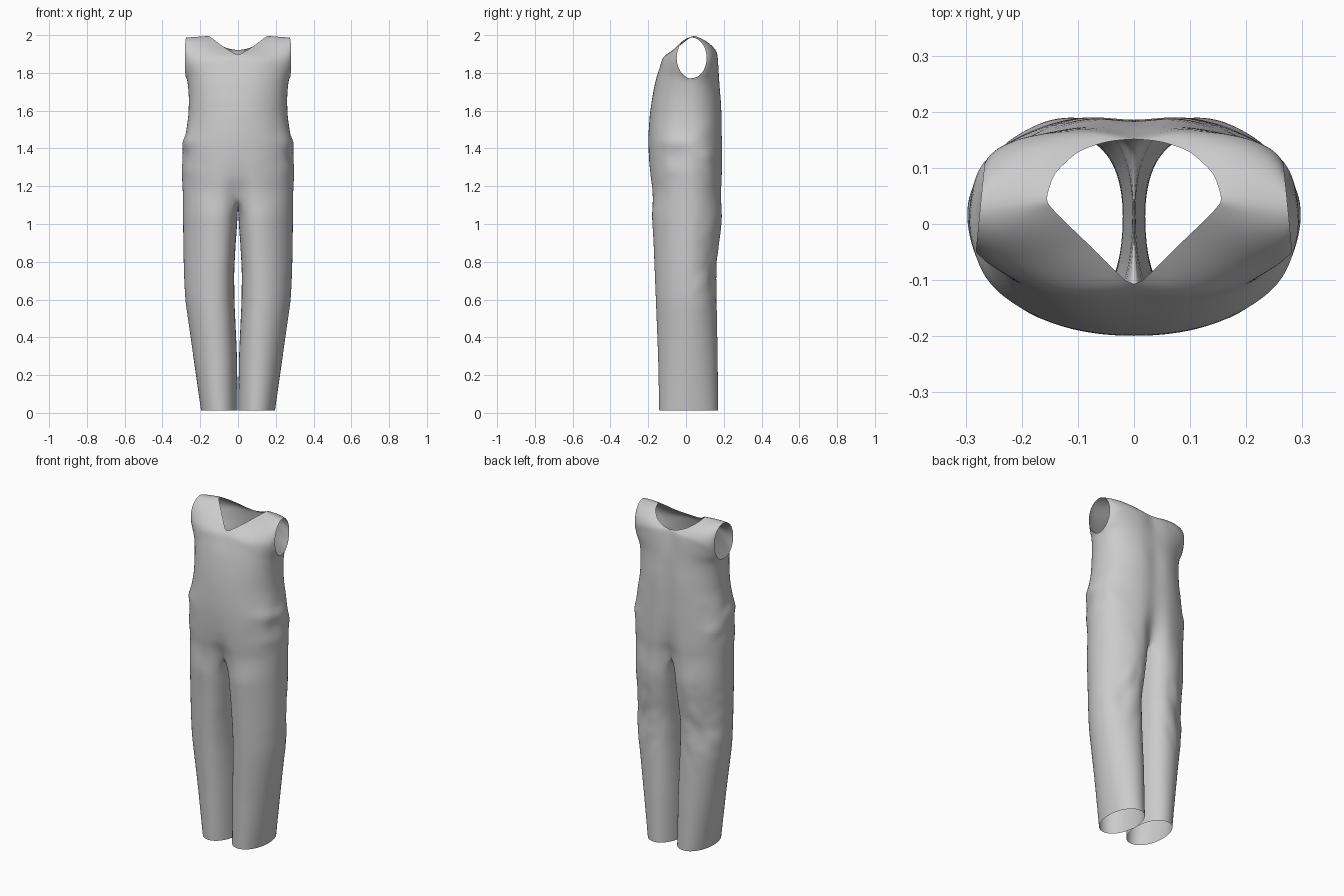
import bpy, bmesh, math
from mathutils import Vector, noise

if "Cube" in bpy.data.objects:
    bpy.data.objects.remove(bpy.data.objects["Cube"])

N, M = 32, 10            # outer arc segments, inner leg segments
J = 12                   # rows from armpit to shoulder

# z, half width, front y, back y, centre dip front, centre dip back
TORSO = [(1.17, .292, -.187, .196, .20, .26), (1.24, .294, -.194, .199, .07, .15),
         (1.32, .298, -.198, .198, .02, .09), (1.42, .294, -.200, .197, 0, .06),
         (1.48, .280, -.199, .196, 0, .06), (1.58, .262, -.192, .196, 0, .07),
         (1.68, .260, -.181, .191, .02, .07), (1.77, .270, -.164, .182, .03, .05)]
# z, inner x, outer x, front y, back y
LEG = [(.012, .001, .196, -.142, .170), (.3, .005, .237, -.148, .168),
       (.6, .019, .280, -.160, .162), (.75, .020, .287, -.166, .158),
       (.9, .012, .290, -.172, .176), (1.0, .004, .291, -.178, .187),
       (1.06, .002, .292, -.182, .192)]
# neckline from the V point over the shoulder to the back centre
NECK = [(0, -.117, 1.89), (.08, -.037, 1.94), (.135, .015, 1.982), (.158, .042, 1.998),
        (.143, .09, 1.978), (.10, .13, 1.948), (.05, .147, 1.928), (0, .152, 1.92)]


def interp(table, t):
    for a, b in zip(table, table[1:]):
        if t <= b[0] + 1e-9:
            f = (t - a[0]) / (b[0] - a[0])
            return [p + (q - p) * f for p, q in zip(a, b)][1:]
    return list(table[-1][1:])


def power(v, e):
    return math.copysign(abs(v) ** e, v)


def section(cx, rx, yf, yb, ang, e, skew=0, cy=.015):
    # rounded oval whose front and back crests can lean towards the centre
    c, s = power(math.cos(ang), e), power(math.sin(ang), e)
    return cx + rx * (c - skew * s * s), cy + s * ((yb - cy) if s > 0 else (cy - yf))


def torso_ring(z):
    w, yf, yb, df, db = interp(TORSO, z)
    pts = []
    for i in range(N + 1):
        x, y = section(0, w, yf, yb, math.pi * (i / N - .5), .92)
        if i in (0, N):
            x = 0
        y *= 1 - (df if y < 0 else db) * math.exp(-(x / .055) ** 2)
        pts.append(Vector((x, y, z)))
    return pts


def leg_ring(z):
    xi, xo, yf, yb = interp(LEG, z)
    span = math.radians(130)
    skew = .24 * min(1, z / .8)
    angs = [span * (2 * i / N - 1) for i in range(N + 1)]
    angs += [span + (2 * math.pi - 2 * span) * k / M for k in range(1, M)]
    return [Vector((*section((xi + xo) / 2, (xo - xi) / 2, yf, yb, a, .97, skew), z))
            for a in angs]


def fold(p):
    # soft cloth creases at hips and behind the thighs
    hip = math.exp(-((p.z - 1.38) / .13) ** 2) * min(1, (p.x / .27) ** 4)
    thigh = math.exp(-((p.z - .8) / .22) ** 2) * (1 if p.y > .05 else 0) * min(1, p.x / .08)
    n = noise.noise(Vector((p.x * 6, p.y * 9 + p.z * 5, p.z * 17)))
    m = noise.noise(Vector((3, p.x * 12 - p.z * 4, p.z * 15 + p.x * 12)))
    d = Vector((p.x - .1, p.y, 0)).normalized()
    return p + d * (.020 * n * hip + .014 * m * thigh)


bm = bmesh.new()


def add(points):
    return [bm.verts.new(fold(p)) for p in points]


def bridge(a, b, closed=False):
    n = len(a)
    for i in range(n if closed else n - 1):
        vs = [a[i], a[(i + 1) % n], b[(i + 1) % n], b[i]]
        vs = [v for k, v in enumerate(vs) if v not in vs[:k]]
        if len(vs) > 2:
            bm.faces.new(vs)


# Trouser leg
rows = 24
legs = [add(leg_ring(.012 + 1.048 * r / rows)) for r in range(rows + 1)]
for a, b in zip(legs, legs[1:]):
    bridge(a, b, True)

# Torso tube up to the armpit
tr = 16
torso = [add(torso_ring(1.17 + .6 * r / tr)) for r in range(tr + 1)]
for a, b in zip(torso, torso[1:]):
    bridge(a, b)

# Crotch seam joining leg and torso
f, bk = torso[0][0].co, torso[0][N].co
seam = []
for k in range(1, M):
    t = k / M
    seam.append(Vector((0, bk.y + (f.y - bk.y) * t, 1.075 + .095 * (2 * t - 1) ** 2)))
bridge(legs[-1], torso[0] + [bm.verts.new(p) for p in seam], True)

# Bodice over the shoulder, between neckline and armhole
top = torso[-1]
H = N // 2
arc = [v.co.copy() for v in top]
neck = [(i / (len(NECK) - 1), *p) for i, p in enumerate(NECK)]
C = 4                    # rows on the centre line below the neckline


def inner(j):
    if j < C:
        return arc[0].lerp(Vector(NECK[0]), j / C)
    if j > 2 * J - C:
        return arc[N].lerp(Vector(NECK[-1]), (2 * J - j) / C)
    # shoulder row falls on the neckline's highest point
    half = J - C
    t = (j - C) / half * 3 / 7 if j <= J else 3 / 7 + (j - J) / half * 4 / 7
    return Vector(interp(neck, t))


pit = arc[H]
prev = top[:H + 1]
for j in range(1, 2 * J + 1):
    if j == 2 * J:
        cur = [top[N - i] for i in range(H + 1)]
    else:
        a = -math.pi / 2 - math.pi * j / J
        y = .03 + .08 * math.cos(a)
        out = Vector((.274 - .1 * (y - .03), y, 1.879 + .109 * math.sin(a)))
        inn = inner(j)
        w = 1 - (min(j, 2 * J - j) / J) ** 1.25
        pts = []
        for i in range(H + 1):
            u = i / H
            src = arc[i] if j <= J else arc[N - i]
            base = (arc[0] if j <= J else arc[N]).lerp(pit, u)
            # follow the arc's own fullness, then flatten towards the shoulder
            pts.append(inn.lerp(out, u) + (src - base) * w)
        cur = [bm.verts.new(p) for p in pts]
    bridge(prev, cur)
    prev = cur

# Relax the seam where bodice and tube meet
relax = [v for v in bm.verts if 1.69 < v.co.z < 1.86 and not v.is_boundary]
for _ in range(4):
    bmesh.ops.smooth_vert(bm, verts=relax, factor=.5, use_axis_x=True,
                          use_axis_y=True, use_axis_z=True)

bmesh.ops.recalc_face_normals(bm, faces=bm.faces)
mesh = bpy.data.meshes.new("jumpsuit")
bm.to_mesh(mesh)
bm.free()
suit = bpy.data.objects.new("jumpsuit", mesh)
bpy.context.collection.objects.link(suit)

# Mirror to the other side and smooth the cloth
mir = suit.modifiers.new("mirror", 'MIRROR')
mir.use_clip = True
mir.merge_threshold = .0005
sub = suit.modifiers.new("smooth", 'SUBSURF')
sub.levels = sub.render_levels = 1
for p in mesh.polygons:
    p.use_smooth = True
